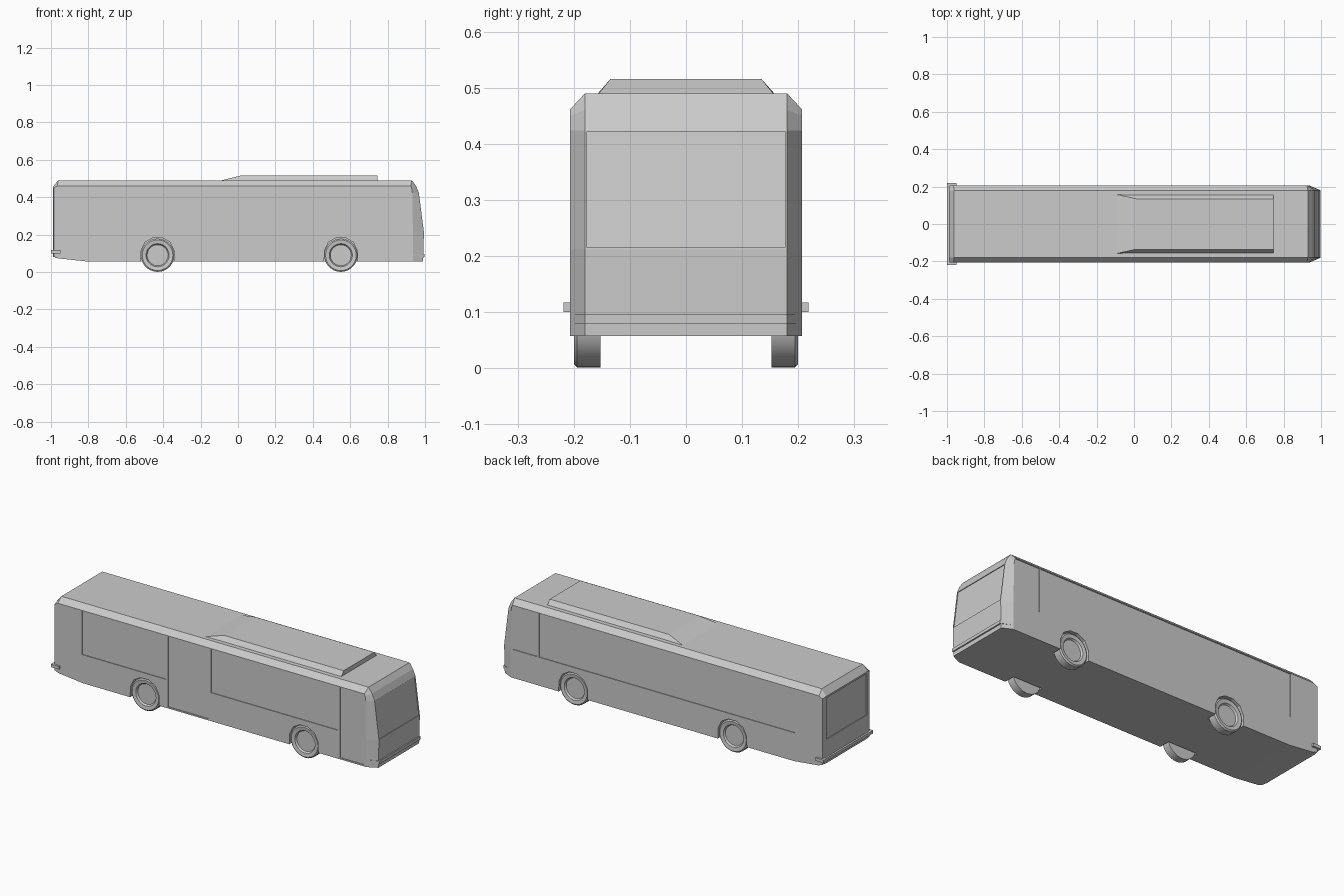
import bpy, bmesh, math

if "Cube" in bpy.data.objects:
    bpy.data.objects.remove(bpy.data.objects["Cube"])


def finish(bm, name, smooth=None):
    bmesh.ops.recalc_face_normals(bm, faces=bm.faces[:])
    me = bpy.data.meshes.new(name)
    bm.to_mesh(me)
    bm.free()
    ob = bpy.data.objects.new(name, me)
    bpy.context.collection.objects.link(ob)
    if smooth:
        bpy.context.view_layer.objects.active = ob
        bpy.ops.object.select_all(action='DESELECT')
        ob.select_set(True)
        bpy.ops.object.shade_smooth_by_angle(angle=math.radians(smooth))
    return ob


def loft(bm, rings):
    """Skin closed rings of equal length and cap both ends."""
    vs = [[bm.verts.new(p) for p in r] for r in rings]
    n = len(vs[0])
    for a, b in zip(vs, vs[1:]):
        for i in range(n):
            j = (i + 1) % n
            bm.faces.new((a[i], a[j], b[j], b[i]))
    bm.faces.new(vs[0])
    bm.faces.new(vs[-1])


def side_prism(bm, pts, y0, y1):
    loft(bm, [[(x, y, z) for x, z in pts] for y in (y0, y1)])


def box(bm, x0, x1, y0, y1, z0, z1):
    side_prism(bm, [(x0, z0), (x1, z0), (x1, z1), (x0, z1)], y0, y1)


W, WI = 0.207, 0.18
AXLES = (-0.43, 0.55)

# body shell: side profile, pulled in on the outer layers for bevelled corners
inner = [(-.81, .057), (-.96, .073), (-.99, .083), (-.99, .455), (-.962, .49),
         (.93, .49), (.952, .46), (.967, .424), (.994, .212), (.99, .057)]
outer = [(-.81, .057), (-.96, .073), (-.985, .083), (-.985, .45), (-.965, .461),
         (.923, .461), (.928, .45), (.932, .424), (.935, .212), (.935, .057)]
bm = bmesh.new()
loft(bm, [[(x, y, z) for x, z in p] for y, p in
          ((-W, outer), (-WI, inner), (WI, inner), (W, outer))])
body = finish(bm, "body")

# cutters: shallow window and door recesses, and wheel arches
bm = bmesh.new()
D = W - 0.004
for x0, x1, z0 in ((-.815, -.30, .215), (-.285, -.036, .065),
                   (-.022, .76, .215), (.772, .922, .065)):
    box(bm, x0, x1, -W - .03, -D, z0, .458)
for x0, x1 in ((-.815, .76), (.772, .922)):
    box(bm, x0, x1, D, W + .03, .215, .458)
side_prism(bm, [(.990, .215), (.963, .422), (1.03, .422), (1.03, .215)], -.176, .176)
box(bm, -1.03, -.986, -.176, .176, .215, .445)
arch = [(-.09, .03), (-.088, .115), (-.066, .16), (-.025, .183),
        (.025, .183), (.066, .16), (.088, .115), (.09, .03)]
for ax in AXLES:
    for s in (-1, 1):
        side_prism(bm, [(ax + x, z) for x, z in arch], s * .145, s * .26)
cutter = finish(bm, "recess_cutter")
cutter.hide_render = True

mod = body.modifiers.new("recesses", 'BOOLEAN')
mod.operation = 'DIFFERENCE'
mod.solver = 'EXACT'
mod.object = cutter
bpy.context.view_layer.objects.active = body
bpy.ops.object.modifier_apply(modifier=mod.name)
bpy.data.objects.remove(cutter)

# roof equipment fairing, ramped at its rear end
bm = bmesh.new()
loft(bm, [[(x, -b, .486), (x, b, .486), (x, t, z), (x, -t, z)] for x, b, t, z in
          ((-.09, .16, .157, .490), (.01, .158, .135, .515), (.745, .158, .135, .515))])
finish(bm, "roof_unit")

# front bumper strip following the nose corners
bm = bmesh.new()
plan = [(.935, W), (.998, WI), (.998, -WI), (.935, -W), (.90, -.19), (.90, .19)]
loft(bm, [[(x, y, z) for x, y in plan] for z in (.08, .097)])
finish(bm, "front_bumper")

# rear bumper strip wrapping both corners
bm = bmesh.new()
plan = [(-.95, .218), (-1, .218), (-1, -.218), (-.95, -.218), (-.95, -.2), (-.95, .2)]
loft(bm, [[(x, y, z) for x, y in plan] for z in (.1, .117)])
finish(bm, "rear_bumper")

# wheels: lathed tyre section with a recessed rim
N = 28
section = [(.02, .187), (.056, .187), (.062, .197), (.082, .2), (.089, .194), (.089, .152), (.02, .152)]
for ax, end in zip(AXLES, ("rear", "front")):
    for s, side in ((-1, "right"), (1, "left")):
        bm = bmesh.new()
        loft(bm, [[(ax + r * math.cos(2 * math.pi * i / N), s * y,
                    .09 + r * math.sin(2 * math.pi * i / N)) for i in range(N)]
                  for r, y in section])
        finish(bm, f"{end}_{side}_wheel", 30)
